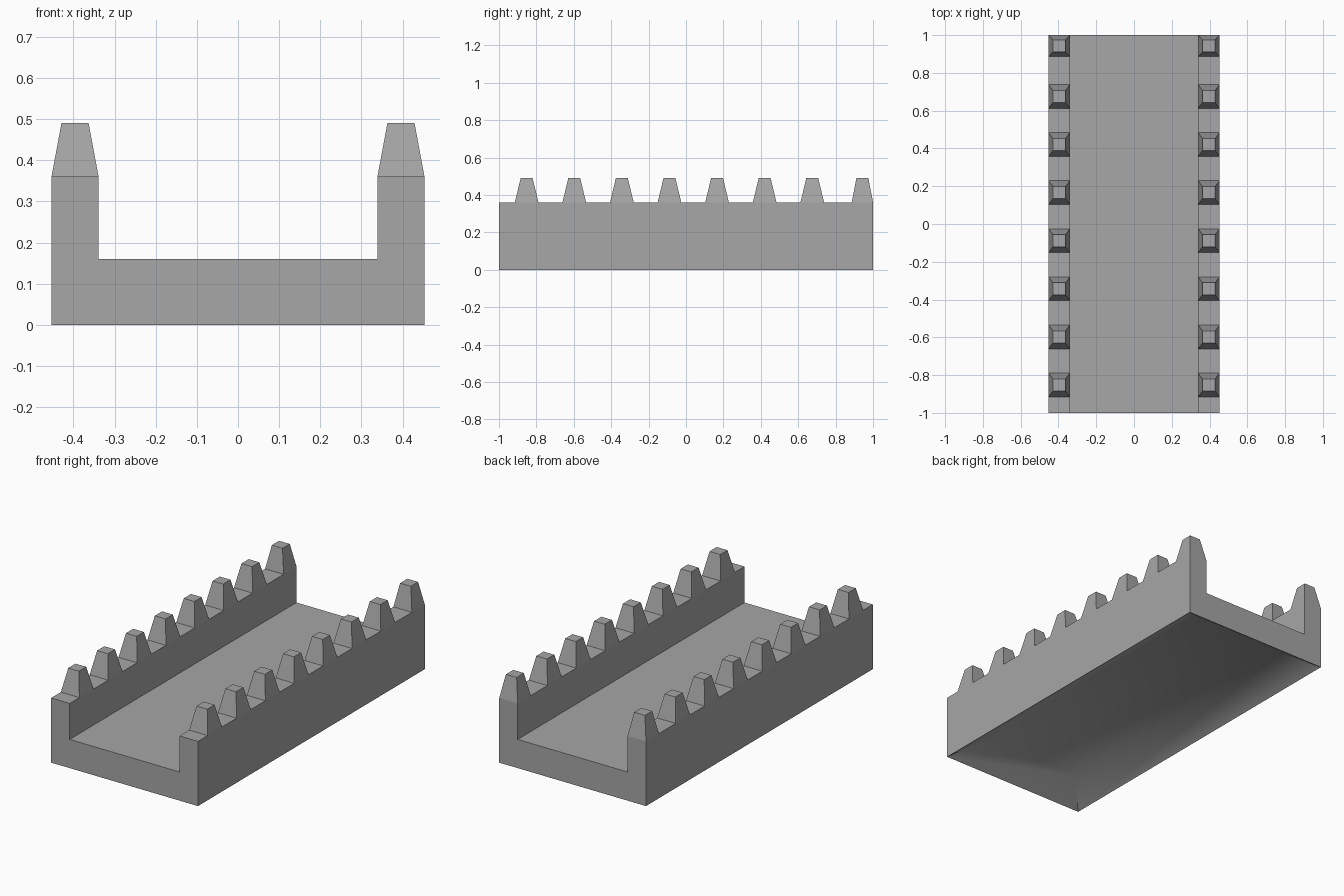
import bpy
import bmesh
import math

cube = bpy.data.objects.get("Cube")
if cube:
    bpy.data.objects.remove(cube, do_unlink=True)

# Plain grey stone
GREY = (0.385, 0.385, 0.385, 1.0)
stone = bpy.data.materials.new("grey_stone")
stone.use_nodes = True
stone.diffuse_color = GREY
stone.node_tree.nodes["Principled BSDF"].inputs["Base Color"].default_value = GREY

OUTER, INNER = 0.453, 0.339
FLOOR, WALL, TOP = 0.16, 0.361, 0.49
MID = (OUTER + INNER) / 2


def finish(name, bm):
    bmesh.ops.recalc_face_normals(bm, faces=bm.faces)
    mesh = bpy.data.meshes.new(name)
    bm.to_mesh(mesh)
    bm.free()
    mesh.materials.append(stone)
    obj = bpy.data.objects.new(name, mesh)
    bpy.context.collection.objects.link(obj)
    return obj


# Channel: a U profile extruded along the length
half = [(OUTER, 0), (OUTER, WALL), (INNER, WALL), (INNER, FLOOR)]
profile = half + [(-x, z) for x, z in reversed(half)]
bm = bmesh.new()
face = bm.faces.new([bm.verts.new((x, -1, z)) for x, z in profile])
ext = bmesh.ops.extrude_face_region(bm, geom=[face])
bmesh.ops.translate(bm, vec=(0, 2, 0),
                    verts=[g for g in ext["geom"] if isinstance(g, bmesh.types.BMVert)])
bmesh.ops.recalc_face_normals(bm, faces=bm.faces)

# Underside: a shallow hollow with sloping sides
under = [f for f in bm.faces if f.calc_center_median().z < 0.001]
bmesh.ops.inset_region(bm, faces=under, thickness=0.15, use_even_offset=True)
bmesh.ops.translate(bm, vec=(0, 0, 0.1), verts=under[0].verts)
channel = finish("wall_channel", bm)
bpy.ops.object.select_all(action="DESELECT")
channel.select_set(True)
bpy.context.view_layer.objects.active = channel
bpy.ops.object.shade_smooth_by_angle(angle=math.radians(40))


# Battlements: open-bottomed tapered blocks along both walls
def merlon(name, x, y, depth):
    bm = bmesh.new()
    rings = []
    for z, hx, hy in ((WALL, (OUTER - INNER) / 2, depth / 2), (TOP, 0.033, 0.032)):
        rings.append([bm.verts.new((x + sx * hx, y + sy * hy, z))
                      for sx, sy in ((-1, -1), (1, -1), (1, 1), (-1, 1))])
    low, high = rings
    bm.faces.new(high)
    for i in range(4):
        j = (i + 1) % 4
        bm.faces.new((low[i], low[j], high[j], high[i]))
    finish(name, bm)


for side, sign in (("left", 1), ("right", -1)):
    for i in range(7):
        merlon(f"{side}_merlon_{i + 1}", sign * MID, -0.852 + i * 0.2545, 0.126)
    # The last block sits flush with the back end
    merlon(f"{side}_merlon_8", sign * MID, 0.943, 0.114)
